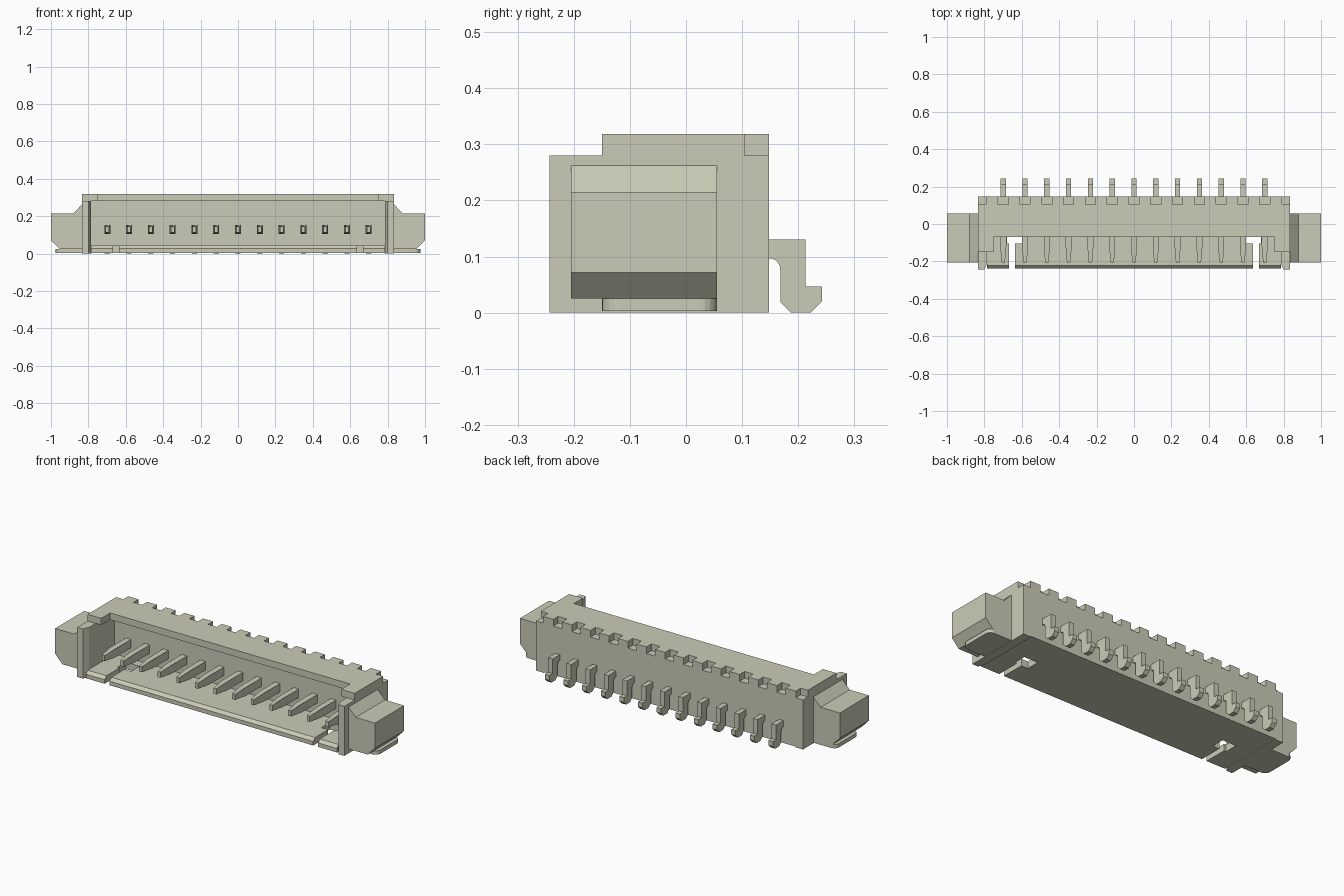
import bpy, bmesh, math
from mathutils import Vector

cube = bpy.data.objects.get("Cube")
if cube:
    bpy.data.objects.remove(cube, do_unlink=True)

mat = bpy.data.materials.new("warm_grey_plastic")
mat.use_nodes = True
colour = (0.6, 0.6, 0.48, 1)
mat.diffuse_color = colour
mat.node_tree.nodes["Principled BSDF"].inputs["Base Color"].default_value = colour


def prism(name, outline, axis, lo, hi, bevel_rule=None, width=0.0, segments=1):
    """Extrude a 2D outline along an axis, optionally bevelling chosen edges."""
    place = {"x": lambda a, b, c: (c, a, b),
             "y": lambda a, b, c: (a, c, b),
             "z": lambda a, b, c: (a, b, c)}[axis]
    bm = bmesh.new()
    face = bm.faces.new([bm.verts.new(place(a, b, lo)) for a, b in outline])
    new = bmesh.ops.extrude_face_region(bm, geom=[face])["geom"]
    shift = Vector(place(0, 0, hi - lo))
    bmesh.ops.translate(bm, vec=shift, verts=[g for g in new if isinstance(g, bmesh.types.BMVert)])
    bmesh.ops.recalc_face_normals(bm, faces=bm.faces)
    if bevel_rule:
        edges = [e for e in bm.edges if all(bevel_rule(v.co) for v in e.verts)]
        bmesh.ops.bevel(bm, geom=edges, offset=width, segments=segments,
                        profile=0.5, affect="EDGES")
    mesh = bpy.data.meshes.new(name)
    bm.to_mesh(mesh)
    bm.free()
    mesh.materials.append(mat)
    obj = bpy.data.objects.new(name, mesh)
    bpy.context.collection.objects.link(obj)
    return obj


def rect(a0, b0, a1, b1):
    return [(a0, b0), (a1, b0), (a1, b1), (a0, b1)]


HALF, BACK, FRONT = 0.835, 0.148, -0.238
INNER, ROOF_LOW, ROOF_TOP = 0.785, 0.28, 0.318
FLOOR_LOW, FLOOR_TOP = 0.004, 0.043
pin_xs = [(i - 6) * 0.1165 for i in range(13)]

# Roof with notches along the rear edge
roof = [(-HALF, -0.15), (-0.75, -0.15), (-0.75, -0.07),
        (0.75, -0.07), (0.75, -0.15), (HALF, -0.15)]
notch = 0.104
roof += [(HALF, notch), (0.79, notch), (0.79, BACK)]
for x in reversed(pin_xs):
    roof += [(x + 0.027, BACK), (x + 0.027, notch), (x - 0.027, notch), (x - 0.027, BACK)]
roof += [(-0.79, BACK), (-0.79, notch), (-HALF, notch)]
prism("roof", roof, "z", ROOF_LOW, ROOF_TOP)

# Floor with a slot and window near each end, chamfered at the front lip
half_floor = [(0.637, FRONT), (0.637, -0.105), (0.595, -0.105), (0.595, -0.03),
              (0.68, -0.03), (0.68, -0.105), (0.667, -0.105), (0.667, FRONT),
              (INNER, FRONT), (INNER, BACK)]
floor = half_floor + [(-x, y) for x, y in reversed(half_floor)]
prism("floor", floor, "z", FLOOR_LOW, FLOOR_TOP,
      lambda c: c.y < FRONT + 0.001 and c.z > FLOOR_TOP - 0.001, 0.016)

# Rear wall
prism("back_wall", rect(-INNER, FLOOR_TOP, INNER, ROOF_LOW), "y", 0.02, BACK)

for side, s in (("right", -1), ("left", 1)):
    # End wall, tapered inside the mouth
    wall = [(HALF, -0.243), (HALF, BACK), (INNER, BACK), (INNER, -0.21), (0.8, -0.243)]
    prism(side + "_end_wall", [(s * x, y) for x, y in wall], "z", 0, ROOF_LOW)
    # Mounting ear
    ear = [(HALF, 0.025), (0.955, 0.025), (1, 0.072), (1, 0.215), (0.88, 0.215), (HALF, 0.262)]
    prism(side + "_ear", [(s * x, z) for x, z in ear], "y", -0.205, 0.055)
    # Solder tab with rounded outer corners
    tab = prism(side + "_solder_tab", rect(s * HALF, -0.15, s * 0.975, 0.055), "z", 0.003, 0.025)
    bevel = tab.modifiers.new("rounded_corners", "BEVEL")
    bevel.limit_method = "WEIGHT"
    weights = tab.data.attributes.new("bevel_weight_edge", "FLOAT", "EDGE")
    for e in tab.data.edges:
        a, b = (tab.data.vertices[v].co for v in e.vertices)
        if abs(a.z - b.z) > 0.01 and abs(a.x) > 0.9:
            weights.data[e.index].value = 1
    bevel.width = 0.03
    bevel.segments = 5

# Bent rear leg profile, with a rounded inner bend
leg = [(0.14, 0.13), (0.213, 0.13), (0.213, 0.047), (0.242, 0.047), (0.242, 0.02),
       (0.222, 0), (0.187, 0), (0.168, 0.019)]
for i in range(6):
    t = math.radians(18 * i)
    leg.append((0.148 + 0.02 * math.cos(t), 0.077 + 0.02 * math.sin(t)))
leg.append((0.14, 0.097))

for n, x in enumerate(pin_xs, 1):
    prism(f"pin_leg_{n}", leg, "x", x - 0.014, x + 0.014)
    # Blade narrows to a blunt tip in both width and height
    blade = prism(f"pin_blade_{n}", [(x - 0.016, 0.03), (x - 0.016, -0.12), (x - 0.009, -0.205),
                                     (x + 0.009, -0.205), (x + 0.016, -0.12), (x + 0.016, 0.03)],
                  "z", 0.104, 0.152)
    for v in blade.data.vertices:
        if v.co.y < -0.2:
            v.co.z = 0.128 + (v.co.z - 0.128) * 0.65
